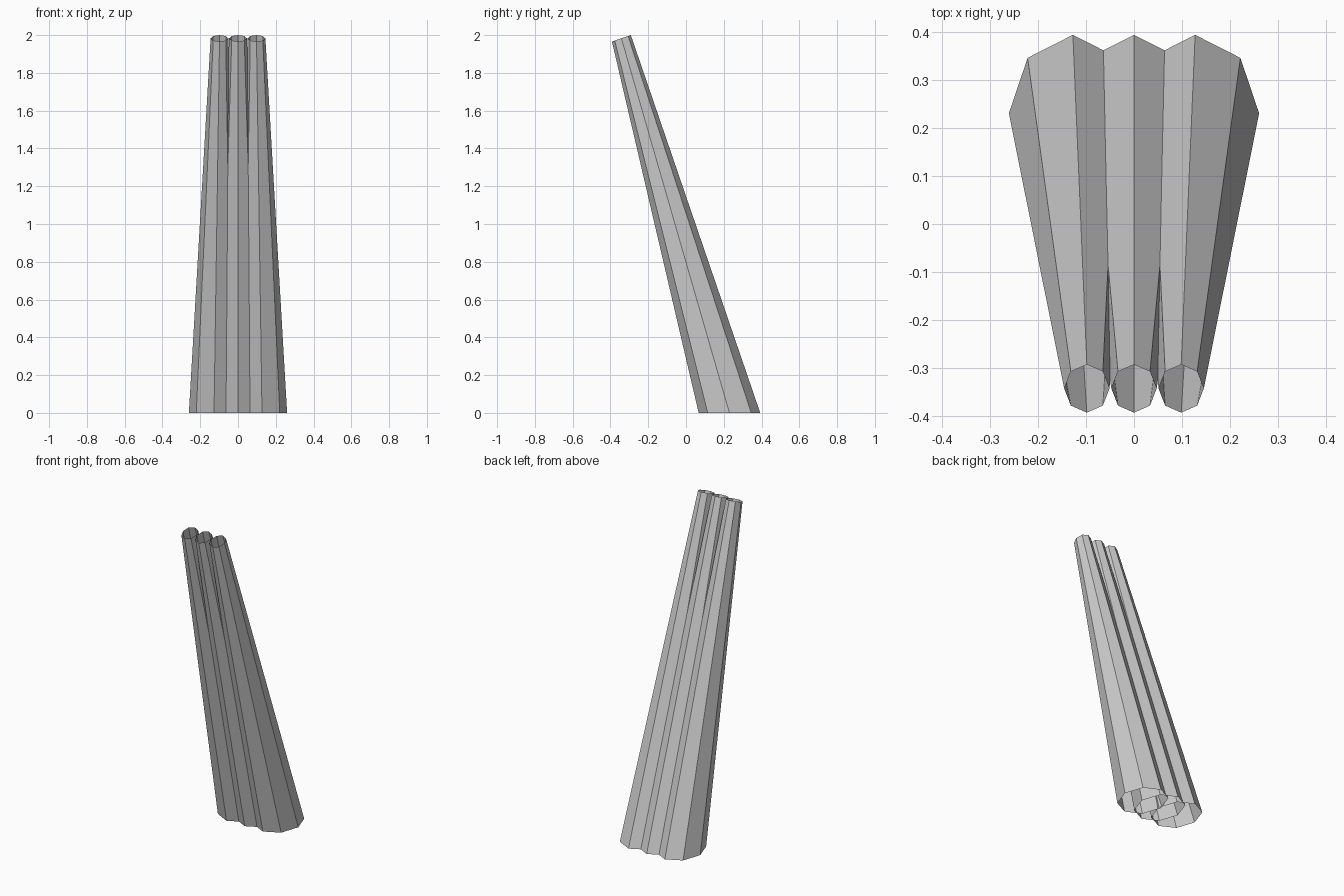
import bpy, bmesh, math

if "Cube" in bpy.data.objects:
    bpy.data.objects.remove(bpy.data.objects["Cube"])

SIDES = 8


def ring(bm, centre, rx, ry, rz):
    # Elliptical ring, tilted by rz along y
    cx, cy, cz = centre
    verts = []
    for i in range(SIDES):
        a = 2 * math.pi * i / SIDES
        c, s = math.cos(a), math.sin(a)
        verts.append(bm.verts.new((cx + rx * c, cy + ry * s, cz + rz * s)))
    return verts


def tube(name, side):
    # Open, tapered, leaning tube; side is -1, 0 or 1
    bm = bmesh.new()
    low = ring(bm, (side * 0.127, 0.23, 0), 0.133, 0.163, 0)
    high = ring(bm, (side * 0.098, -0.342, 1.983), 0.047, 0.05, 0.017)
    for i in range(SIDES):
        j = (i + 1) % SIDES
        bm.faces.new((low[i], low[j], high[j], high[i]))
    mesh = bpy.data.meshes.new(name)
    bm.to_mesh(mesh)
    bm.free()
    bpy.context.collection.objects.link(bpy.data.objects.new(name, mesh))


# Three tubes side by side, converging toward the top
for name, side in (("left_tube", -1), ("middle_tube", 0), ("right_tube", 1)):
    tube(name, side)
